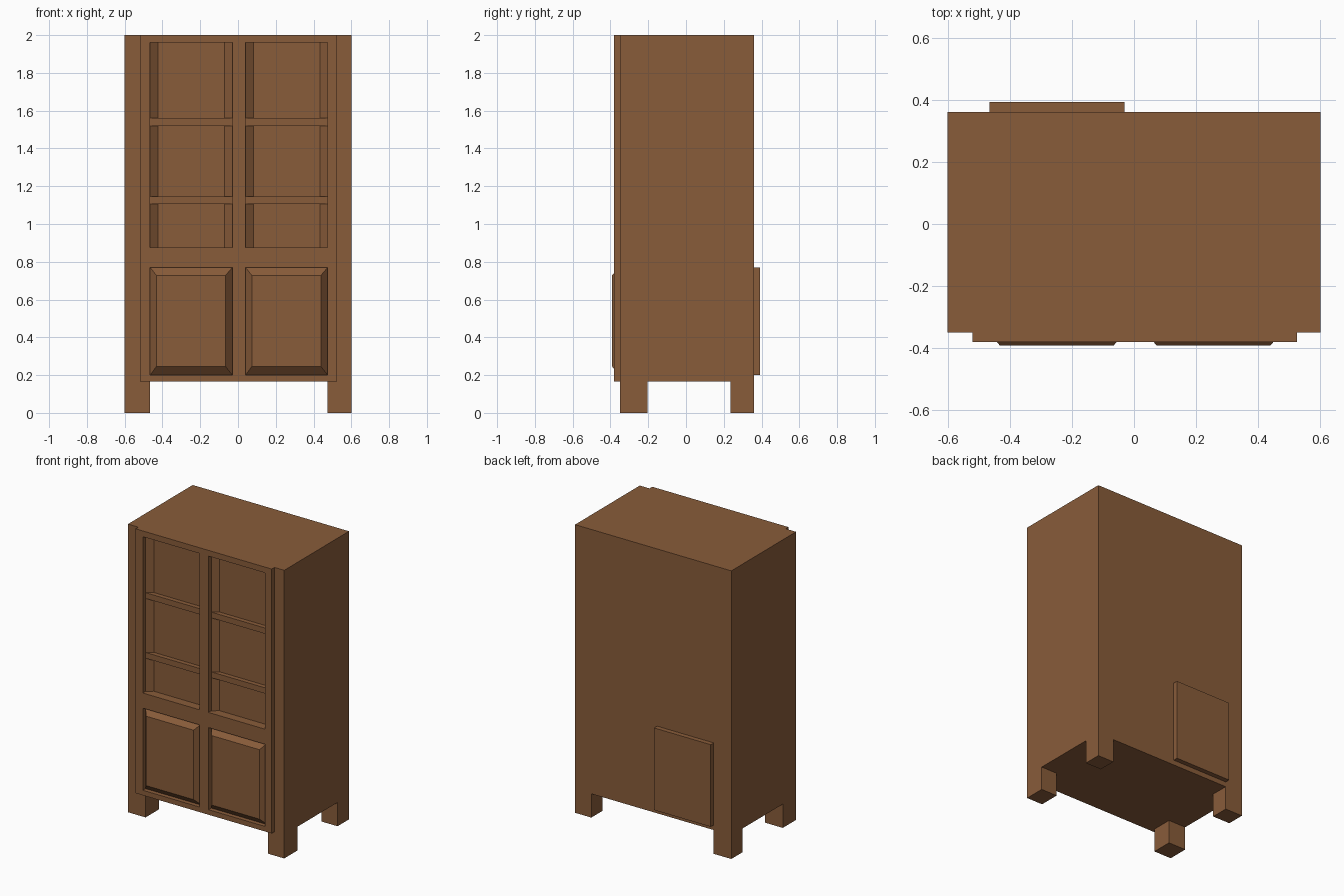
import bpy, bmesh

if "Cube" in bpy.data.objects:
    bpy.data.objects.remove(bpy.data.objects["Cube"])

wood = bpy.data.materials.new("brown wood")
wood.diffuse_color = (0.25, 0.107, 0.042, 1)
wood.use_nodes = True
wood.node_tree.nodes["Principled BSDF"].inputs["Base Color"].default_value = wood.diffuse_color


def tapered(name, front, back):
    """Block between two xz rectangles (x0, x1, z0, z1, y)."""
    bm = bmesh.new()
    rings = []
    for x0, x1, z0, z1, y in (front, back):
        rings.append([bm.verts.new((x, y, z)) for x, z in
                      ((x0, z0), (x1, z0), (x1, z1), (x0, z1))])
    f, b = rings
    bm.faces.new(f)
    bm.faces.new(b[::-1])
    for i in range(4):
        j = (i + 1) % 4
        bm.faces.new((f[j], f[i], b[i], b[j]))
    bmesh.ops.recalc_face_normals(bm, faces=bm.faces)
    me = bpy.data.meshes.new(name)
    bm.to_mesh(me)
    bm.free()
    me.materials.append(wood)
    ob = bpy.data.objects.new(name, me)
    bpy.context.collection.objects.link(ob)
    return ob


def box(name, x0, x1, y0, y1, z0, z1):
    return tapered(name, (x0, x1, z0, z1, y0), (x0, x1, z0, z1, y1))


def cut(target, cutter):
    """Subtract cutter from target and remove the cutter."""
    cutter.hide_render = True
    mod = target.modifiers.new("cut", 'BOOLEAN')
    mod.operation = 'DIFFERENCE'
    mod.solver = 'EXACT'
    mod.object = cutter
    bpy.context.view_layer.objects.active = target
    bpy.ops.object.modifier_apply(modifier=mod.name)
    bpy.data.objects.remove(cutter)


COLUMNS = ((-0.465, -0.03), (0.04, 0.475))
NICHES = ((0.875, 1.105), (1.145, 1.52), (1.56, 1.96))
DOOR = (0.20, 0.77)
FACE, FRAME = -0.35, -0.38       # carcass front, frame front

# Carcass with four legs left between crossing cut-outs
carcass = box("carcass", -0.6, 0.6, FACE, 0.36, 0, 2)
cut(carcass, box("cutter", -0.465, 0.475, -0.6, 0.6, -0.2, 0.165))
cut(carcass, box("cutter", -0.8, 0.8, -0.205, 0.235, -0.2, 0.165))

# Shallow niches with slanted cheeks, shelves remain between them
for x0, x1 in COLUMNS:
    for z0, z1 in NICHES:
        cut(carcass, tapered("cutter",
                             (x0 - 0.02, x1 + 0.02, z0, z1, FACE - 0.015),
                             (x0 + 0.042, x1 - 0.042, z0, z1, FACE + 0.0315)))

# Front frame with two tall and two door openings
frame = box("front_frame", -0.52, 0.525, FRAME, FACE, 0.165, 2)
for x0, x1 in COLUMNS:
    for z0, z1 in (DOOR, (0.875, 1.96)):
        cut(frame, box("cutter", x0, x1, -0.6, 0, z0, z1))

# Bevelled raised door panels
for side, (x0, x1) in zip(("left", "right"), COLUMNS):
    z0, z1 = DOOR
    tapered(side + "_door_panel",
            (x0 + 0.033, x1 - 0.036, z0 + 0.046, z1 - 0.042, -0.392),
            (x0, x1, z0, z1, FACE))

# Plate on the back
box("back_plate", -0.465, -0.03, 0.36, 0.393, *DOOR)
